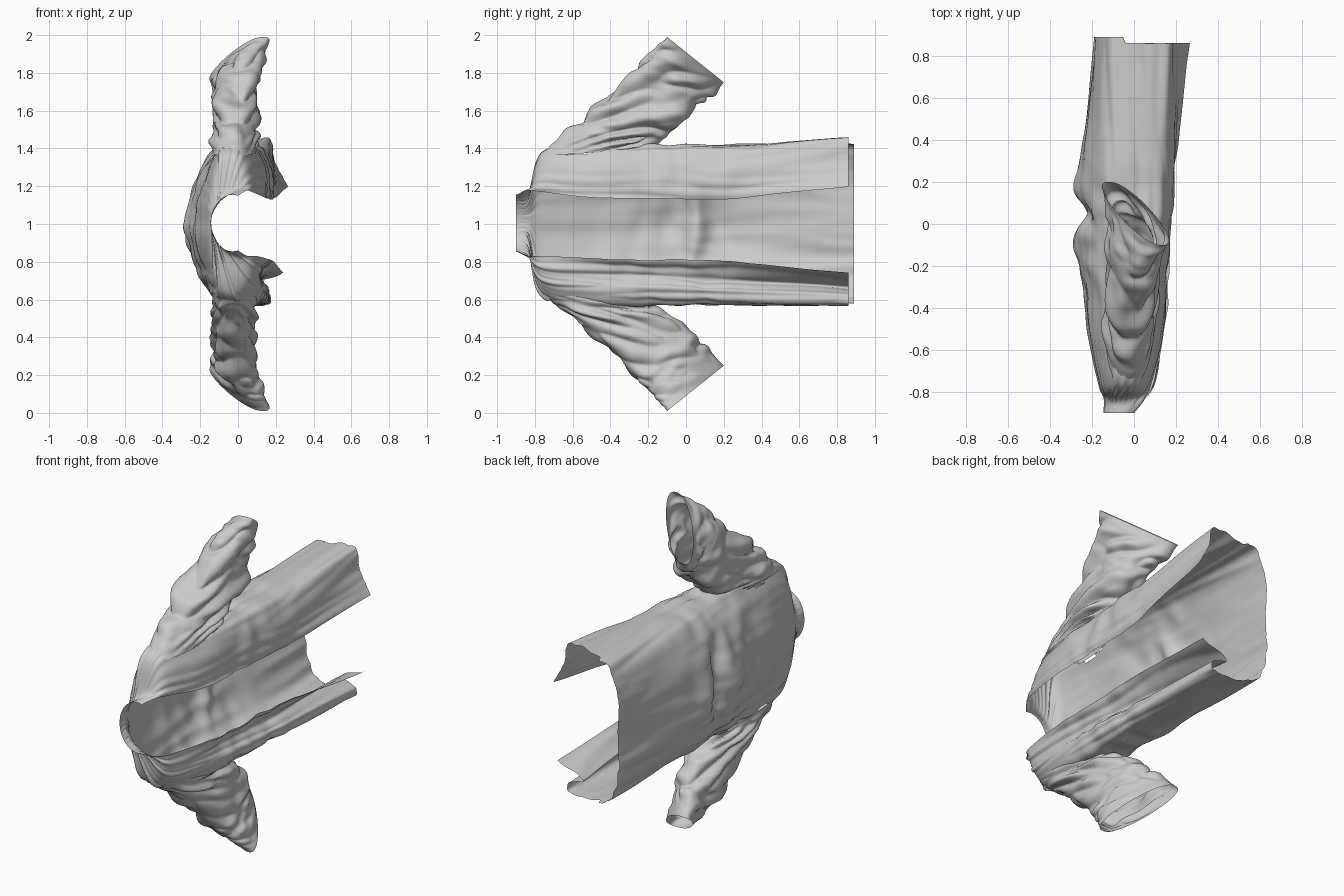
import bpy, bmesh, math
from mathutils import Vector, noise

if "Cube" in bpy.data.objects:
    bpy.data.objects.remove(bpy.data.objects["Cube"])


def spline(keys, t):
    """Catmull-Rom through a list of vectors, t in 0..1."""
    n = len(keys) - 1
    f = min(max(t, 0), 1) * n
    i = min(int(f), n - 1)
    u = f - i
    b, c = keys[i], keys[i + 1]
    a = keys[i - 1] if i else b * 2 - c
    d = keys[i + 2] if i + 2 <= n else c * 2 - b
    return (b * 2 + (c - a) * u + (a * 2 - b * 5 + c * 4 - d) * u ** 2
            + (b * 3 - a - c * 3 + d) * u ** 3) * 0.5


def sheet(name, rows, closed, wrinkle, hole=None):
    """Skin a grid of points, then push it in and out with cloth wrinkles."""
    bm = bmesh.new()
    grid = [[bm.verts.new(p) for p in r] for r in rows]
    m = len(rows[0])
    for i in range(len(rows) - 1):
        for j in range(m if closed else m - 1):
            k = (j + 1) % m
            q = [grid[i][j], grid[i][k], grid[i + 1][k], grid[i + 1][j]]
            c = sum((v.co for v in q), Vector()) / 4
            if not (hole and hole(c)):
                bm.faces.new(q)
    bm.normal_update()
    moves = []
    for i, r in enumerate(grid):
        for j, v in enumerate(r):
            moves.append((v, v.normal * wrinkle(i / (len(rows) - 1), j / m, v.co)))
    for v, d in moves:
        v.co += d
    bmesh.ops.delete(bm, geom=[v for v in bm.verts if not v.link_faces], context='VERTS')
    me = bpy.data.meshes.new(name)
    bm.to_mesh(me)
    bm.free()
    me.shade_smooth()
    ob = bpy.data.objects.new(name, me)
    bpy.context.collection.objects.link(ob)
    return ob


def ridge(p):
    return 0.5 - 2 * abs(noise.noise(p))


# Body cross-sections (x, z), from one front edge round the back to the other
HEM = [(.27, 1.2), (.2, 1.33), (.17, 1.45), (.02, 1.44), (-.12, 1.39), (-.18, 1.22), (-.18, 1),
       (-.18, .8), (-.13, .62), (0, .57), (.16, .57), (.17, .63), (.07, .67), (.24, .74)]
WAIST = [(.18, 1.13), (.19, 1.25), (.14, 1.39), (.02, 1.42), (-.12, 1.4), (-.22, 1.25), (-.265, 1),
         (-.23, .8), (-.14, .63), (0, .57), (.13, .58), (.16, .65), (.11, .71), (.19, .8)]
CHEST = [(.14, 1.14), (.14, 1.25), (.09, 1.38), (0, 1.42), (-.1, 1.4), (-.18, 1.23), (-.22, 1),
         (-.18, .78), (-.12, .62), (0, .57), (.1, .6), (.13, .67), (.12, .74), (.14, .82)]
SHOULDER = [(.08, 1.17), (.07, 1.25), (.03, 1.35), (-.03, 1.385), (-.1, 1.35), (-.15, 1.2), (-.17, 1),
            (-.15, .8), (-.1, .65), (-.03, .615), (.03, .65), (.07, .7), (.09, .76), (.1, .83)]


def collar(w, front):
    pts = []
    for i in range(14):
        a = math.pi * (i / 13 - .5) * 1.15
        pts.append((-.145 + (front + .145) * (1 - math.cos(a)) / 1.23, 1.005 - w * math.sin(a)))
    return pts


STATIONS = [(-.9, collar(.15, 0)), (-.835, collar(.18, .05)), (-.76, SHOULDER), (-.5, CHEST),
            (-.15, [((a[0] + b[0]) / 2, (a[1] + b[1]) / 2) for a, b in zip(CHEST, WAIST)]),
            (.2, WAIST), (.53, [((a[0] + b[0]) / 2, (a[1] + b[1]) / 2) for a, b in zip(HEM, WAIST)]),
            (.86, HEM)]
NY, NS = 150, 150
curves = [[spline([Vector((x, y, z)) for x, z in s], j / (NS - 1)) for j in range(NS)]
          for y, s in STATIONS]
rows = []
for i in range(NY):
    row = []
    for j in range(NS):
        p = spline([c[j] for c in curves], i / (NY - 1))
        back = max(0, 1 - abs(p.z - 1) / .36) * (p.x < -.08)
        # waist crease with a bulge on each side, and a longer back hem
        p.x += back * (.055 * math.exp(-((p.y - .06 + .9 * (p.z - 1) ** 2) / .05) ** 2)
                       - .035 * math.exp(-((p.y + .12) / .13) ** 2)
                       - .02 * math.exp(-((p.y - .18) / .08) ** 2))
        if p.x < -.05:
            p.y += .03 * max(0, (p.y - .6) / .26)
        row.append(p)
    rows.append(row)


def body_wrinkle(u, v, p):
    folds = ridge(Vector((v * 22, p.y * 1.3, 3))) * .012
    crumple = noise.noise(Vector((p.x * 5, p.y * 9, p.z * 6))) * .022
    near = math.exp(-((p.y + .1) / .35) ** 2)
    return (folds + crumple * near) * min(1, u * 4)


def armhole(c):
    return ((c.y + .49) / .24) ** 2 + ((c.x + .02) / .11) ** 2 < 1 and abs(c.z - 1) > .3


sheet("coat_body", rows, False, body_wrinkle, armhole)

# Sleeves: outer seam (x, y, z), underarm seam (x, y, z), half depth in x
ARM = [((-.03, -.77, 1.36), (-.01, -.22, 1.395), .115),
       ((-.03, -.65, 1.47), (-.01, -.2, 1.42), .115),
       ((-.02, -.48, 1.61), (-.02, -.09, 1.47), .115),
       ((.01, -.29, 1.8), (-.03, .03, 1.58), .115),
       ((.07, -.18, 1.91), (-.07, .12, 1.67), .105),
       ((.135, -.1, 1.99), (-.12, .2, 1.75), .085)]


def sleeve(name, flip, seed):
    rows = []
    for i in range(110):
        t = i / 109
        o = spline([Vector(a[0]) for a in ARM], t)
        n = spline([Vector(a[1]) for a in ARM], t)
        h = spline([Vector((a[2], 0, 0)) for a in ARM], t).x
        row = []
        for j in range(90):
            a = 2 * math.pi * j / 90
            s = math.sin(a)
            p = o.lerp(n, .5 - .5 * math.cos(a))
            p.x += h * math.copysign(abs(s) ** .8, s)
            if flip:
                p.z = 2 - p.z
            row.append(p)
        rows.append(row)
    sign = 1 if flip else -1

    def wrinkle(u, v, p):
        a = 2 * math.pi * v
        c, s = math.cos(a), math.sin(a)
        rings = ridge(Vector((c * .9 + seed, s * .9, u * 6 + c * 1.2)))
        small = noise.noise(Vector((c * 1.6, s * 1.6 + seed, u * 13)))
        fade = min(1, u * 5) * min(1, (1 - u) * 4)
        return sign * (rings * .034 + small * .014) * fade

    sheet(name, rows, True, wrinkle)


sleeve("sleeve_upper", False, 2.3)
sleeve("sleeve_lower", True, 7.1)
